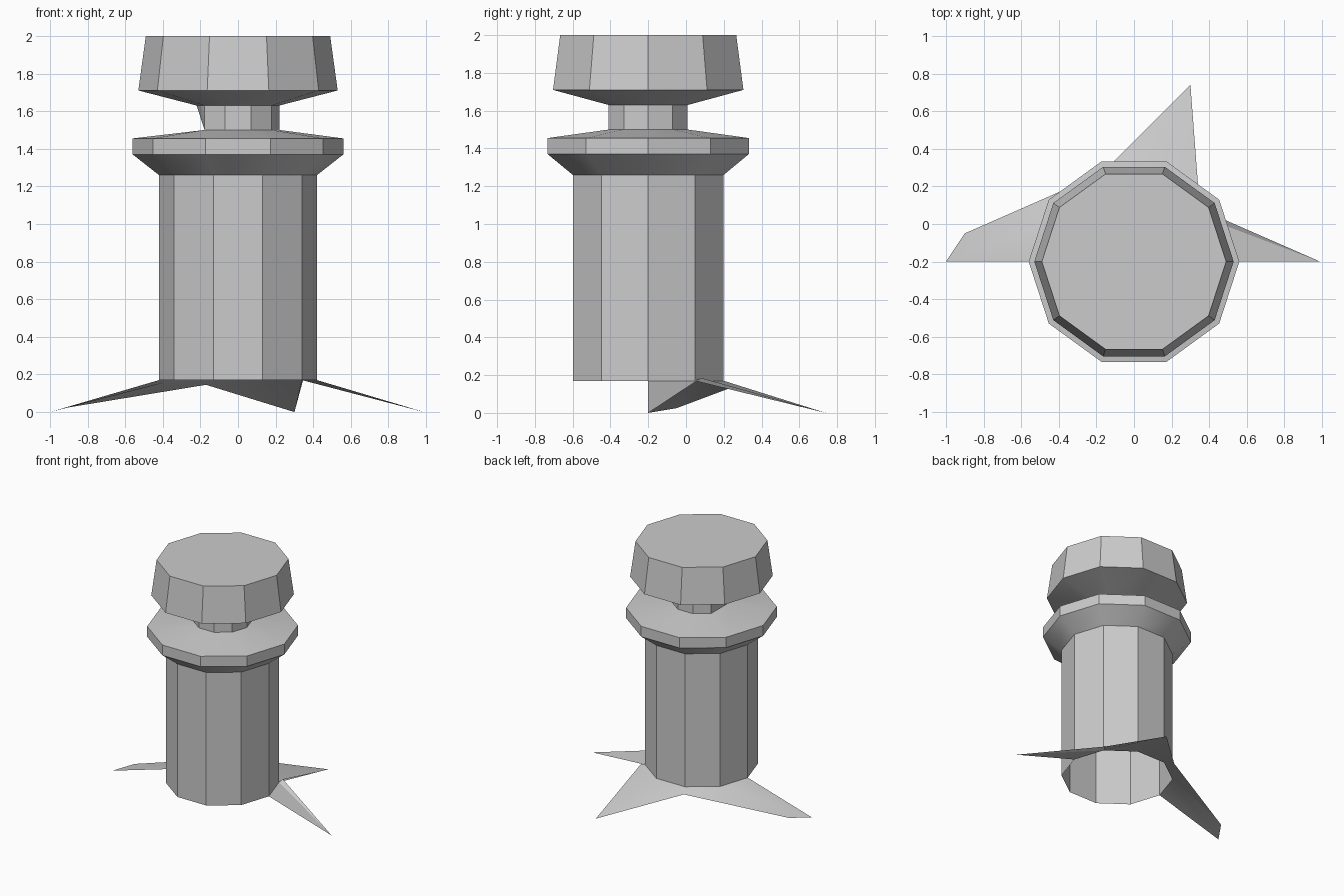
import bpy, bmesh, math

SIDES, CENTRE_Y = 10, -0.2
FOOT_Z, COLUMN_R, NECK_R = 0.17, 0.42, 0.22

if "Cube" in bpy.data.objects:
    bpy.data.objects.remove(bpy.data.objects["Cube"], do_unlink=True)

grey = bpy.data.materials.new("plain grey")
grey.use_nodes = True
grey.diffuse_color = (0.6, 0.6, 0.6, 1)
grey.node_tree.nodes["Principled BSDF"].inputs["Base Color"].default_value = (0.6, 0.6, 0.6, 1)


def rim(radius, z, i):
    """Corner i of the ten-sided ring, counted from +x."""
    a = math.tau * i / SIDES
    return (radius * math.cos(a), CENTRE_Y + radius * math.sin(a), z)


def finish(name, bm):
    mesh = bpy.data.meshes.new(name)
    bm.to_mesh(mesh)
    bm.free()
    mesh.materials.append(grey)
    obj = bpy.data.objects.new(name, mesh)
    bpy.context.collection.objects.link(obj)
    bpy.ops.object.select_all(action="DESELECT")
    obj.select_set(True)
    bpy.context.view_layer.objects.active = obj
    bpy.ops.object.shade_smooth_by_angle(angle=math.radians(30))
    return obj


def lathe(name, profile, cap=False, pinch=False):
    """Turn (radius, z) pairs, listed from bottom to top, into a faceted shell."""
    bm = bmesh.new()
    rings = [[bm.verts.new(rim(r, z, i)) for i in range(SIDES)] for r, z in profile]
    for low, high in zip(rings, rings[1:]):
        for i in range(SIDES):
            j = (i + 1) % SIDES
            bm.faces.new((low[i], low[j], high[j], high[i]))
    if cap:
        bm.faces.new(rings[-1])
    if pinch:
        # the left-hand corner of the neck's foot is drawn into its neighbour
        for v in bm.verts:
            if abs(v.co.z - NECK_Z) < 1e-4 and v.co.x < -0.99 * NECK_R and v.co.x > -1.01 * NECK_R:
                v.co = rim(NECK_R, NECK_Z, 6)
        bmesh.ops.remove_doubles(bm, verts=bm.verts[:], dist=1e-4)
    return finish(name, bm)


NECK_Z = 1.5

# Stacked post: open column, flared collar, neck and drum-shaped head
lathe("column", [(COLUMN_R, FOOT_Z), (COLUMN_R, 1.26)])
lathe("collar", [(COLUMN_R, 1.26), (0.56, 1.37), (0.56, 1.455), (NECK_R, NECK_Z)], pinch=True)
lathe("neck", [(NECK_R, NECK_Z), (NECK_R, 1.63)], pinch=True)
lathe("head", [(NECK_R, 1.63), (0.53, 1.71), (0.49, 2.0)], cap=True)

# Thin splayed skirt with three points, fixed to the back half of the foot
bm = bmesh.new()
root = [bm.verts.new(rim(COLUMN_R, FOOT_Z, i)) for i in range(6)]
left_tip = bm.verts.new((0.99, -0.2, 0))
left_notch = bm.verts.new((0.35, 0.08, 0.185))
back_tip = bm.verts.new((0.3, 0.74, 0))
right_notch = bm.verts.new((-0.17, 0.27, 0.145))
right_corner = bm.verts.new((-0.9, -0.05, 0.025))
right_tip = bm.verts.new((-1, -0.2, 0))
for face in (
    (root[0], left_tip, root[1]),
    (root[1], left_tip, left_notch),
    (root[1], left_notch, back_tip, root[2]),
    (root[2], back_tip, right_notch, root[3]),
    (root[3], right_notch, right_corner, root[4]),
    (root[4], right_corner, right_tip, root[5]),
):
    bm.faces.new(face)
finish("foot_skirt", bm)
